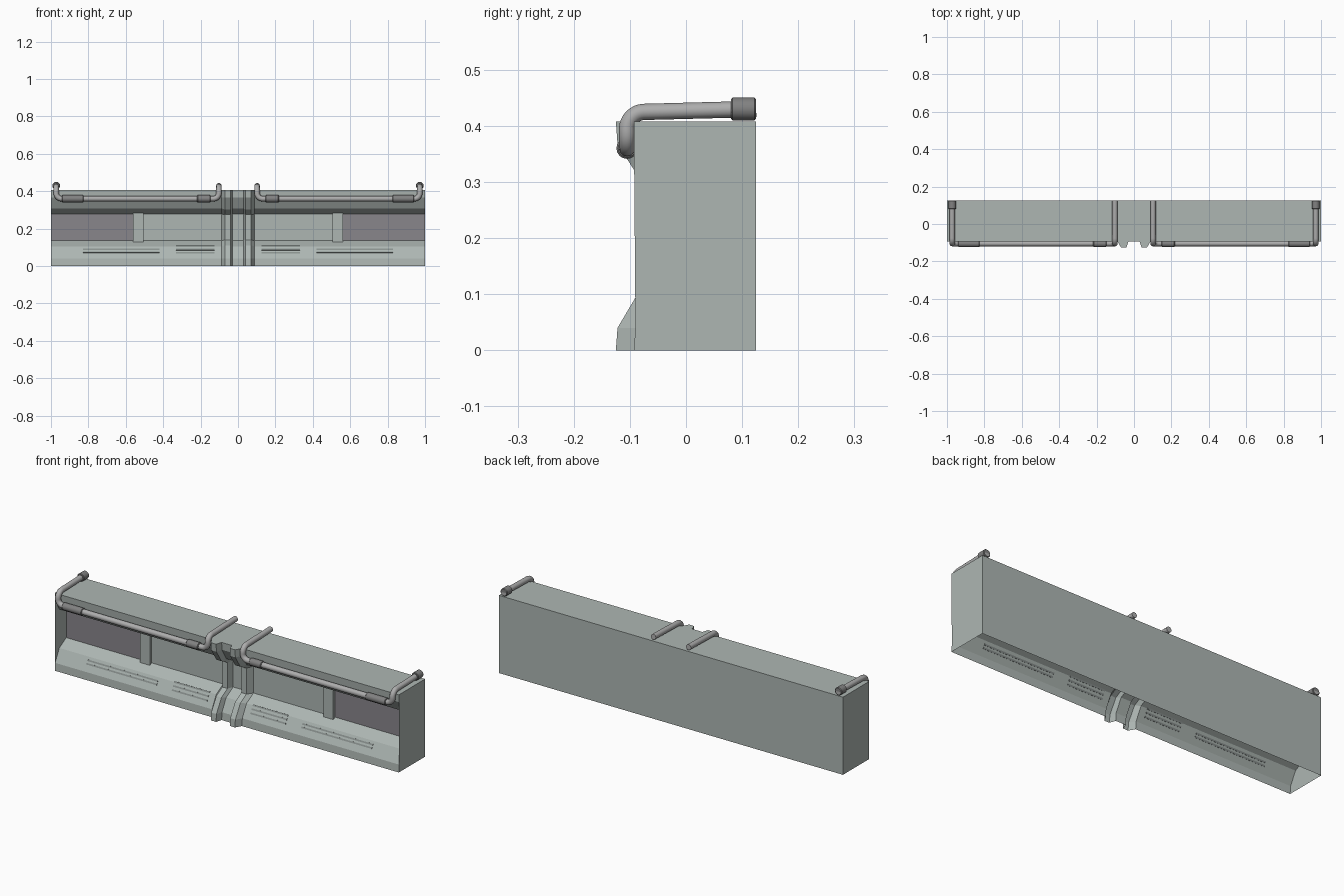
import bpy, bmesh, math
from mathutils import Vector, Matrix

if "Cube" in bpy.data.objects:
    bpy.data.objects.remove(bpy.data.objects["Cube"])


def material(name, c):
    m = bpy.data.materials.new(name)
    m.diffuse_color = (*c, 1)
    m.use_nodes = True
    m.node_tree.nodes["Principled BSDF"].inputs["Base Color"].default_value = m.diffuse_color
    return m


PAINT = material("painted_metal", (0.42, 0.47, 0.45))
DARK = material("dark_panel", (0.25, 0.24, 0.26))
STEEL = material("pipe_steel", (0.42, 0.42, 0.42))
CUFF = material("cuff_grey", (0.22, 0.22, 0.22))
SLAT = material("slat_grey", (0.25, 0.28, 0.27))


def add_object(name, bm, *mats, smooth=False):
    me = bpy.data.meshes.new(name)
    bm.to_mesh(me)
    bm.free()
    for m in mats:
        me.materials.append(m)
    ob = bpy.data.objects.new(name, me)
    bpy.context.collection.objects.link(ob)
    if smooth:
        me.shade_smooth()
        me.set_sharp_from_angle(angle=math.radians(35))
    return ob


def box(name, centre, size, mat, tilt=0.0):
    bm = bmesh.new()
    bmesh.ops.create_cube(bm, size=1, matrix=Matrix.Translation(centre)
                          @ Matrix.Rotation(tilt, 4, 'X') @ Matrix.Diagonal((*size, 1)))
    return add_object(name, bm, mat)


# Wall shell: one profile lofted along x, swelling into two ribs at the centre; open underneath
PLAIN = [(-.093, 0), (-.09, .04), (-.055, .105), (.003, .137),
         (.003, .278), (-.055, .308), (-.09, .368), (-.093, .408)]
RIB = [(-.125, 0), (-.122, .04), (-.08, .111), (-.03, .139),
       (-.03, .275), (-.08, .302), (-.122, .367), (-.125, .408)]
half = [(.03, 0), (.04, 1), (.07, 1), (.088, 0), (.53, 0), (1, 0)]
columns = [(-x, t) for x, t in reversed(half)] + half
bm = bmesh.new()
rings = []
for x, t in columns:
    pts = [(a[0] + (b[0] - a[0]) * t, a[1] + (b[1] - a[1]) * t) for a, b in zip(PLAIN, RIB)]
    pts += [(.125, .408), (.125, 0)]
    rings.append([bm.verts.new((x, y, z)) for y, z in pts])
for k in range(len(rings) - 1):
    a, b = rings[k], rings[k + 1]
    for i in range(len(a) - 1):
        f = bm.faces.new((a[i], b[i], b[i + 1], a[i + 1]))
        if i == 3 and k in (0, len(rings) - 2):
            f.material_index = 1
bm.faces.new(rings[0])
bm.faces.new(list(reversed(rings[-1])))
bmesh.ops.triangulate(bm, faces=[f for f in bm.faces if len(f.verts) > 4])
bm.normal_update()
add_object("wall_shell", bm, PAINT, DARK)


# Rounded pipe path with filleted corners
def fillet(points, r, n=8):
    points = [Vector(p) for p in points]
    out = [points[0]]
    for p, c, q in zip(points, points[1:], points[2:]):
        a = c + (p - c).normalized() * r
        b = c + (q - c).normalized() * r
        for i in range(n + 1):
            # circular arc about the corner's inner centre
            o = a + b - c
            u = math.pi / 2 * i / n
            out.append(o + (a - o) * math.cos(u) + (b - o) * math.sin(u))
    return out + [points[-1]]


def pipe(name, points, radius, mat):
    cu = bpy.data.curves.new(name + "_path", 'CURVE')
    cu.dimensions = '3D'
    cu.bevel_depth = radius
    cu.bevel_resolution = 4
    cu.use_fill_caps = True
    sp = cu.splines.new('POLY')
    sp.points.add(len(points) - 1)
    for p, v in zip(sp.points, points):
        p.co = (*v, 1)
    tmp = bpy.data.objects.new(name + "_path", cu)
    bpy.context.collection.objects.link(tmp)
    bpy.context.view_layer.update()
    me = bpy.data.meshes.new_from_object(tmp.evaluated_get(bpy.context.evaluated_depsgraph_get()))
    bpy.data.objects.remove(tmp)
    bm = bmesh.new()
    bm.from_mesh(me)
    for f in bm.faces:
        f.material_index = 0
    bmesh.ops.remove_doubles(bm, verts=bm.verts, dist=1e-5)
    bmesh.ops.recalc_face_normals(bm, faces=bm.faces)
    bpy.data.meshes.remove(me)
    return add_object(name, bm, mat, smooth=True)


# Sleeve with softened rims around a pipe
def cuff(name, a, b, r):
    a, b = Vector(a), Vector(b)
    d = b - a
    bm = bmesh.new()
    bmesh.ops.create_cone(bm, cap_ends=True, segments=16, radius1=r, radius2=r, depth=d.length,
                          matrix=Matrix.Translation((a + b) / 2)
                          @ d.to_track_quat('Z', 'Y').to_matrix().to_4x4())
    rims = [e for e in bm.edges if any(len(f.verts) > 4 for f in e.link_faces)]
    bmesh.ops.bevel(bm, geom=rims, offset=.003, segments=1, affect='EDGES')
    add_object(name, bm, CUFF, smooth=True)


Y, Z = -.105, .36
SLOPE = math.atan2(.035, .065)
for s, side in ((-1, "left"), (1, "right")):
    path = [(s * .972, .125, .43), (s * .972, Y, .424), (s * .972, Y, Z),
            (s * .102, Y, Z), (s * .102, Y, .424), (s * .102, .125, .43)]
    pipe(side + "_pipe", fillet(path, .03), .0145, STEEL)
    cuff(side + "_end_cuff", (s * .972, .08, .43), (s * .972, .125, .43), .0205)
    cuff(side + "_outer_cuff", (s * .94, Y, Z), (s * .825, Y, Z), .019)
    cuff(side + "_inner_cuff", (s * .218, Y, Z), (s * .148, Y, Z), .019)

    # Upright divider in the recess
    box(side + "_divider", (s * .533, .003, .207), (.058, .03, .155), PAINT)

    # Thin vent slats on the lower slope
    for x, length, heights in ((.625, .41, (.074, .089)), (.228, .205, (.07, .088, .105))):
        for i, z in enumerate(heights):
            y = -.09 + (z - .04) * .035 / .065
            box(f"{side}_slat_{i}", (s * x, y, z), (length, .006, .008), SLAT, -SLOPE)
